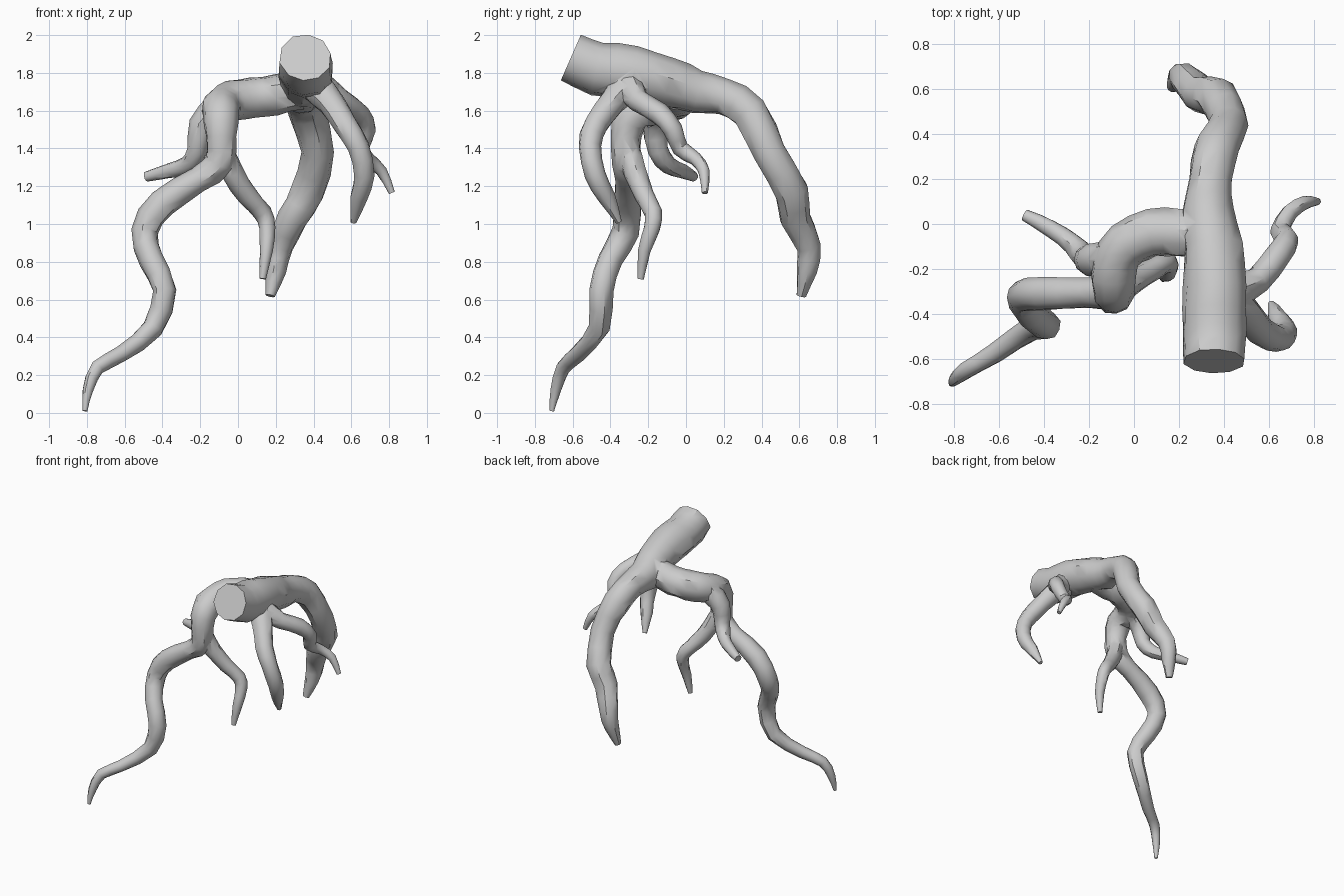
import bpy, bmesh, math, random
from mathutils import Vector

random.seed(4)
SIDES = 10


def spline(pts, steps):
    # Catmull-Rom through (x, y, z, radius) points
    p = [Vector(q) for q in pts]
    p = [p[0] * 2 - p[1]] + p + [p[-1] * 2 - p[-2]]
    out = []
    for i in range(1, len(p) - 2):
        a, b, c, d = p[i - 1:i + 3]
        for s in range(steps):
            t = s / steps
            out.append(0.5 * (2 * b + (c - a) * t + (2 * a - 5 * b + 4 * c - d) * t * t
                              + (3 * b - a - 3 * c + d) * t ** 3))
    return out + [p[-2]]


def root(name, pts, steps=2, rough=0.05):
    # tapering tube swept along the path, with slightly uneven rings
    path = spline(pts, steps)
    cen = [Vector(q[:3]) for q in path]
    bm = bmesh.new()
    rings = []
    up = None
    for i, c in enumerate(cen):
        t = (cen[min(i + 1, len(cen) - 1)] - cen[max(i - 1, 0)]).normalized()
        if up is None:
            up = t.orthogonal()
        up = (up - t * up.dot(t)).normalized()
        side = t.cross(up)
        ring = []
        for k in range(SIDES):
            a = 2 * math.pi * k / SIDES
            r = max(path[i][3], 0.012) * (1.02 + random.uniform(-rough, rough))
            ring.append(bm.verts.new(c + (up * math.cos(a) + side * math.sin(a)) * r))
        rings.append(ring)
    for a, b in zip(rings, rings[1:]):
        for k in range(SIDES):
            n = (k + 1) % SIDES
            bm.faces.new((a[k], a[n], b[n], b[k]))
    bm.faces.new(rings[0][::-1])
    bm.faces.new(rings[-1])
    bmesh.ops.recalc_face_normals(bm, faces=bm.faces)
    me = bpy.data.meshes.new(name)
    bm.to_mesh(me)
    bm.free()
    ob = bpy.data.objects.new(name, me)
    bpy.context.collection.objects.link(ob)
    return ob


# Thick cut trunk running back into the rear root
trunk = root("root", [
    (.36, -.61, 1.88, .135), (.36, -.47, 1.825, .14), (.36, -.28, 1.80, .14),
    (.35, -.10, 1.75, .13), (.33, .06, 1.70, .115), (.34, .20, 1.675, .098),
    (.37, .34, 1.59, .098), (.42, .44, 1.38, .085), (.37, .56, 1.17, .088),
    (.29, .58, 1.03, .08), (.225, .65, .88, .066), (.20, .64, .75, .052), (.17, .61, .62, .025)])

# Long left root
left_root = root("left_root", [
    (.33, -.05, 1.71, .10), (.20, -.04, 1.685, .105), (.08, -.04, 1.67, .105), (-.03, -.09, 1.65, .105),
    (-.09, -.18, 1.62, .10), (-.09, -.28, 1.58, .095), (-.09, -.32, 1.46, .08),
    (-.10, -.31, 1.32, .078), (-.21, -.305, 1.235, .066), (-.40, -.31, 1.11, .075),
    (-.495, -.32, .96, .07), (-.46, -.40, .81, .065), (-.39, -.45, .65, .063),
    (-.45, -.46, .45, .055), (-.62, -.575, .31, .042), (-.745, -.65, .24, .038),
    (-.795, -.69, .12, .028), (-.81, -.71, .01, .012)])

# Smaller side roots
side_roots = [
    root("left_fork", [
        (-.09, -.31, 1.42, .06), (-.03, -.27, 1.27, .058), (.05, -.22, 1.15, .052),
        (.13, -.175, 1.06, .047), (.155, -.18, .98, .043), (.15, -.22, .86, .034), (.13, -.24, .71, .017)]),
    root("left_back_root", [
        (-.10, -.15, 1.62, .085), (-.19, -.16, 1.52, .07), (-.215, -.15, 1.39, .055),
        (-.27, -.09, 1.31, .046), (-.37, -.02, 1.28, .038), (-.485, .04, 1.25, .026)]),
    root("right_front_root", [
        (.40, -.30, 1.74, .09), (.49, -.39, 1.645, .072), (.565, -.475, 1.53, .064),
        (.635, -.51, 1.41, .058), (.67, -.48, 1.26, .054), (.64, -.42, 1.14, .045), (.61, -.355, 1.01, .016)]),
    root("right_back_root", [
        (.44, -.30, 1.72, .08), (.55, -.25, 1.65, .06), (.64, -.14, 1.585, .056),
        (.68, -.07, 1.50, .05), (.65, -.03, 1.40, .044), (.69, .05, 1.345, .036),
        (.76, .095, 1.28, .03), (.815, .10, 1.165, .016)]),
]

# Weld everything into one body
parts = [left_root] + side_roots
for p in parts:
    m = trunk.modifiers.new("weld", 'BOOLEAN')
    m.operation = 'UNION'
    m.solver = 'EXACT'
    m.object = p
bpy.context.view_layer.objects.active = trunk
trunk.select_set(True)
for m in list(trunk.modifiers):
    bpy.ops.object.modifier_apply(modifier=m.name)
for p in parts:
    bpy.data.objects.remove(p, do_unlink=True)

bpy.ops.object.shade_smooth_by_angle(angle=math.radians(40))
